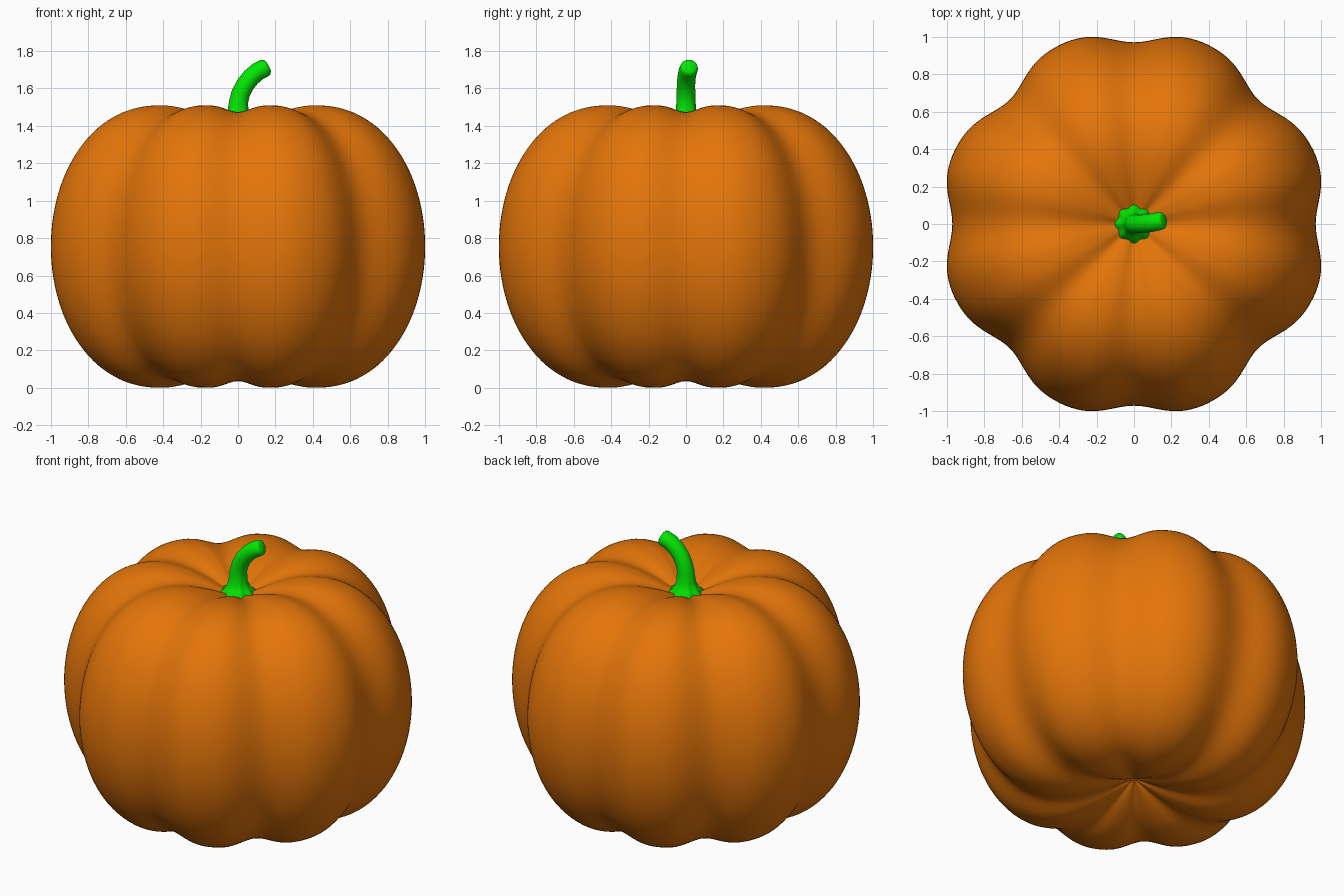
import bpy, bmesh
from math import sin, cos, pi
from mathutils import Vector

if "Cube" in bpy.data.objects:
    bpy.data.objects.remove(bpy.data.objects["Cube"])


def loft(name, rings, start, end, color):
    """Skin a list of equal-length rings, closing both ends to a point."""
    bm = bmesh.new()
    vr = [[bm.verts.new(p) for p in ring] for ring in rings]
    n = len(vr[0])
    for a, b in zip(vr, vr[1:]):
        for i in range(n):
            j = (i + 1) % n
            bm.faces.new((a[i], a[j], b[j], b[i]))
    s, e = bm.verts.new(start), bm.verts.new(end)
    for i in range(n):
        j = (i + 1) % n
        bm.faces.new((s, vr[0][j], vr[0][i]))
        bm.faces.new((e, vr[-1][i], vr[-1][j]))
    bmesh.ops.recalc_face_normals(bm, faces=bm.faces)
    me = bpy.data.meshes.new(name)
    bm.to_mesh(me)
    bm.free()
    for p in me.polygons:
        p.use_smooth = True
    mat = bpy.data.materials.new(name + "_color")
    mat.diffuse_color = color
    mat.use_nodes = True
    mat.node_tree.nodes["Principled BSDF"].inputs["Base Color"].default_value = mat.diffuse_color
    me.materials.append(mat)
    ob = bpy.data.objects.new(name, me)
    bpy.context.collection.objects.link(ob)
    return ob


# Pumpkin body: rounded profile with dimpled poles, eight ribs
MID, TOP_R, DIMPLE = 0.755, 0.43, 0.155


def body_ring(f, z, tilt, n=192):
    ring = []
    for i in range(n):
        a = 2 * pi * i / n
        r = f * (1.002 - 0.0405 * cos(8 * a) + 0.016 * cos(4 * a)
                 - 0.006 * cos(16 * a))
        groove = 0.035 * ((1 + cos(8 * a)) / 2) ** 1.4
        ring.append((r * cos(a), r * sin(a), z - groove * tilt))
    return ring


outer = []
for k in range(-28, 29):
    t = k / 28 * pi / 2
    f = TOP_R + (1 - TOP_R) * max(cos(t), 0) ** 0.92
    outer.append(body_ring(f, MID + MID * sin(t), sin(t)))
fracs = [k / 14 for k in range(1, 14)]


def dimple(side):
    return [body_ring(TOP_R * q, MID + side * (MID - DIMPLE * (1 - q) ** 1.7),
                      side * q ** 0.6) for q in fracs]


rings = dimple(-1) + outer + dimple(1)[::-1]
loft("pumpkin_body", rings, (0, 0, DIMPLE), (0, 0, 2 * MID - DIMPLE),
     (0.77, 0.178, 0.003, 1))

# Stem: x, y, z, radius, star amount of the flared foot
path = [(0, 0, 1.37, 0.100, 0.006), (0, 0, 1.402, 0.097, 0.006),
        (0, 0, 1.422, 0.072, 0.003), (0, 0, 1.465, 0.056, 0.001),
        (0.003, 0, 1.53, 0.051, 0), (0.015, 0, 1.575, 0.050, 0),
        (0.038, 0, 1.62, 0.049, 0), (0.070, 0.003, 1.66, 0.049, 0),
        (0.105, 0.009, 1.69, 0.049, 0), (0.140, 0.016, 1.708, 0.048, 0),
        (0.155, 0.019, 1.714, 0.043, 0), (0.161, 0.020, 1.717, 0.032, 0)]
pts = [Vector(p[:3]) for p in path]
stem_rings = []
for k, p in enumerate(path):
    tan = (pts[min(k + 1, len(pts) - 1)] - pts[max(k - 1, 0)]).normalized()
    u = Vector((0, 1, 0)).cross(tan).normalized()
    v = tan.cross(u)
    stem_rings.append([])
    for i in range(64):
        a = 2 * pi * i / 64
        r = p[3] + p[4] * cos(8 * a)
        stem_rings[-1].append(pts[k] + r * (cos(a) * u + sin(a) * v))
loft("stem", stem_rings, (0, 0, 1.36), (0.163, 0.020, 1.718),
     (0.001, 0.8, 0.001, 1))
